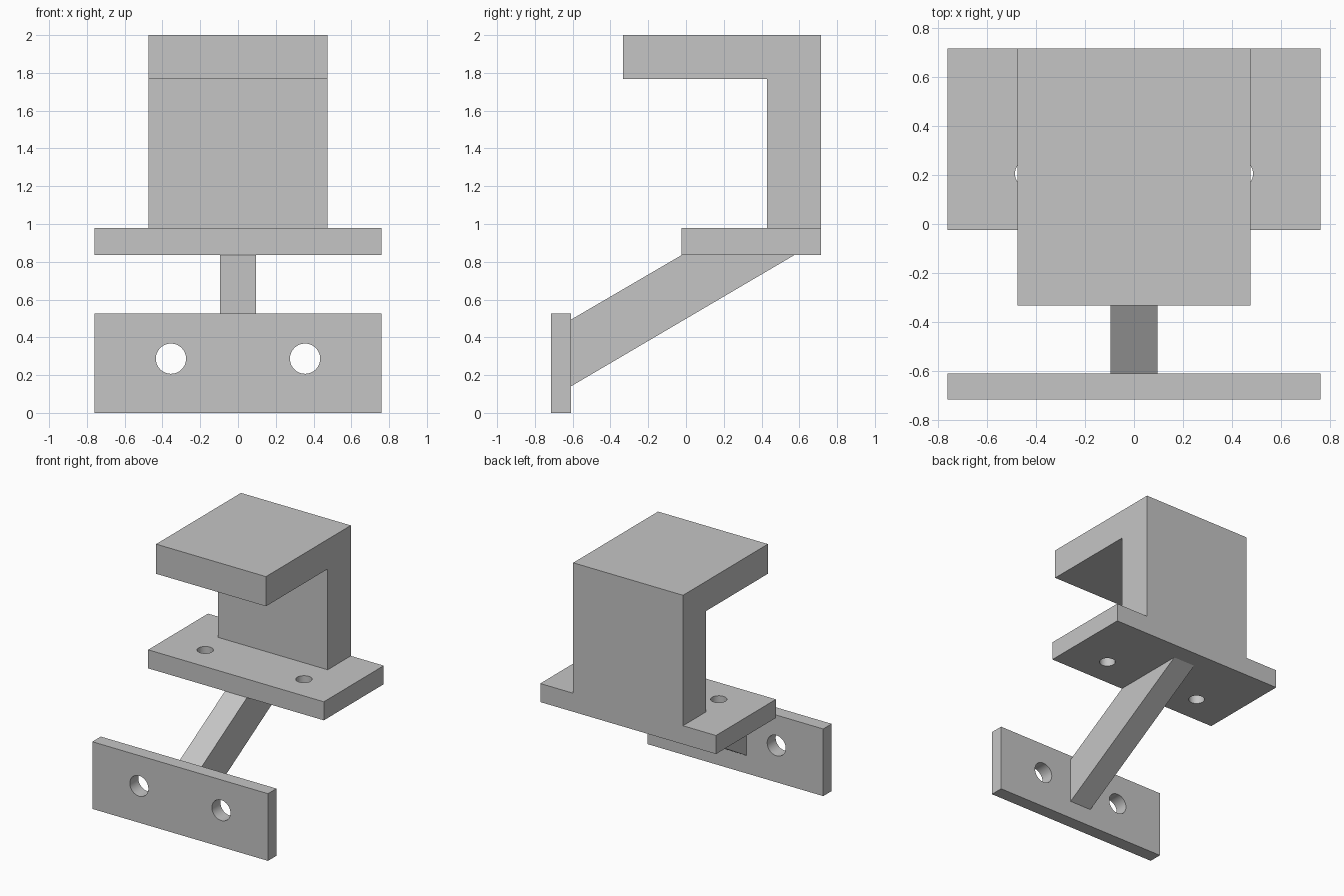
import bpy
import bmesh
import math
from mathutils import Matrix, Vector

old = bpy.data.objects.get("Cube")
if old:
    bpy.data.objects.remove(old, do_unlink=True)

# One plain grey for the whole bracket
GREY = (0.56, 0.56, 0.56, 1.0)
grey = bpy.data.materials.new("plain grey")
grey.use_nodes = True
grey.diffuse_color = GREY
grey.node_tree.nodes["Principled BSDF"].inputs["Base Color"].default_value = GREY


def add_object(name, bm):
    bmesh.ops.recalc_face_normals(bm, faces=bm.faces)
    mesh = bpy.data.meshes.new(name)
    bm.to_mesh(mesh)
    bm.free()
    obj = bpy.data.objects.new(name, mesh)
    bpy.context.collection.objects.link(obj)
    mesh.materials.append(grey)
    return obj


def extrude_profile(name, profile, half_width):
    """Extrude a (y, z) side profile symmetrically along x."""
    bm = bmesh.new()
    face = bm.faces.new([bm.verts.new((-half_width, y, z)) for y, z in profile])
    result = bmesh.ops.extrude_face_region(bm, geom=[face])
    moved = [v for v in result["geom"] if isinstance(v, bmesh.types.BMVert)]
    bmesh.ops.translate(bm, verts=moved, vec=(2 * half_width, 0, 0))
    return add_object(name, bm)


def rectangle(y0, y1, z0, z1):
    return [(y0, z0), (y1, z0), (y1, z1), (y0, z1)]


def drill_pair(obj, center, radius, rotation):
    """Drill two round holes mirrored about x = 0."""
    bm = bmesh.new()
    for side in (-1, 1):
        place = Matrix.Translation(Vector((side * center[0], center[1], center[2])))
        bmesh.ops.create_cone(bm, cap_ends=True, segments=64, radius1=radius,
                              radius2=radius, depth=0.5, matrix=place @ rotation)
    cutter = add_object("hole_cutter", bm)
    cutter.hide_render = True
    mod = obj.modifiers.new("holes", "BOOLEAN")
    mod.operation = "DIFFERENCE"
    mod.solver = "EXACT"
    mod.object = cutter
    bpy.context.view_layer.objects.active = obj
    bpy.ops.object.modifier_apply(modifier=mod.name)
    bpy.data.objects.remove(cutter, do_unlink=True)
    # Smooth hole walls, sharp rims
    bpy.ops.object.select_all(action="DESELECT")
    obj.select_set(True)
    bpy.ops.object.shade_smooth_by_angle(angle=math.radians(30))


PLATE_HALF = 0.76
BACK = 0.715
SHELF_BOTTOM, SHELF_TOP = 0.835, 0.98
FRONT_PLATE_BACK = -0.61

# Upright front plate with two horizontal holes
front_plate = extrude_profile(
    "front_plate", rectangle(-BACK, FRONT_PLATE_BACK, 0, 0.525), PLATE_HALF)
drill_pair(front_plate, (0.355, -0.66, 0.287), 0.08,
           Matrix.Rotation(math.radians(90), 4, "X"))

# Slanted strut joining the plates
extrude_profile("strut", [(FRONT_PLATE_BACK, 0.14), (0.573, SHELF_BOTTOM),
                          (-0.024, SHELF_BOTTOM), (FRONT_PLATE_BACK, 0.493)], 0.095)

# Horizontal shelf plate with two vertical holes
shelf_plate = extrude_profile(
    "shelf_plate", rectangle(-0.025, BACK, SHELF_BOTTOM, SHELF_TOP), PLATE_HALF)
drill_pair(shelf_plate, (0.427, 0.205, 0.9), 0.058, Matrix.Identity(4))

# Hook: rear wall with overhanging top
extrude_profile("hook", [(0.43, SHELF_TOP), (BACK, SHELF_TOP), (BACK, 2), (-0.333, 2),
                         (-0.333, 1.768), (0.43, 1.768)], 0.475)
